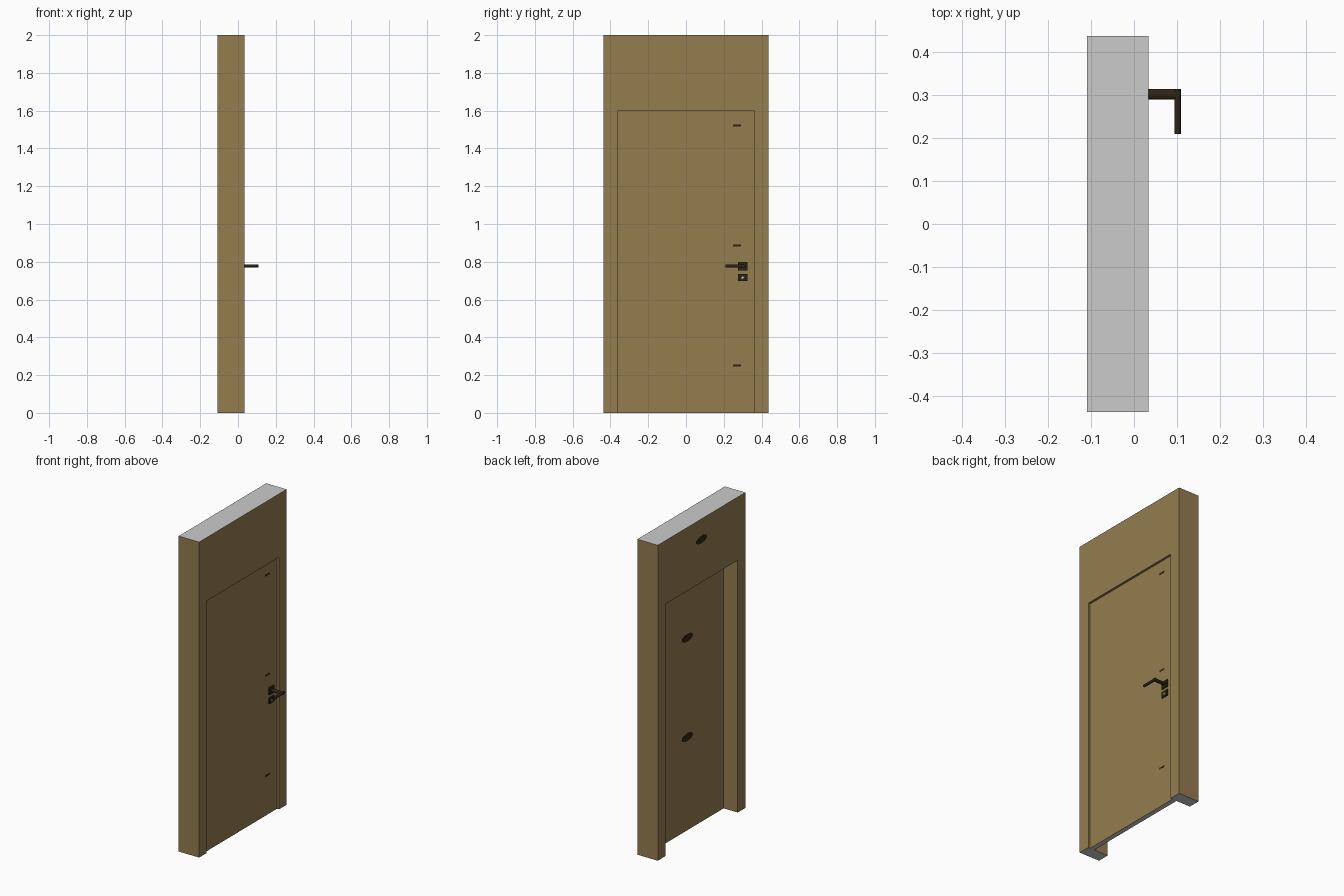
import bpy, bmesh, math
from mathutils import Vector

if "Cube" in bpy.data.objects:
    bpy.data.objects.remove(bpy.data.objects["Cube"])


def material(name, rgb):
    m = bpy.data.materials.new(name)
    m.diffuse_color = (*rgb, 1)
    m.use_nodes = True
    m.node_tree.nodes["Principled BSDF"].inputs["Base Color"].default_value = m.diffuse_color
    return m


BROWN = material("brown_wood", (0.296, 0.205, 0.08))
GREY = material("light_grey", (0.6, 0.6, 0.6))
DARK = material("dark_bronze", (0.027, 0.018, 0.007))


def prism(name, outline, origin, direction, mats):
    """Extrude an outline (3D offsets from origin) along a direction."""
    bm = bmesh.new()
    o = Vector(origin)
    face = bm.faces.new([bm.verts.new(o + Vector(p)) for p in outline])
    ext = bmesh.ops.extrude_face_region(bm, geom=[face])
    verts = [g for g in ext["geom"] if isinstance(g, bmesh.types.BMVert)]
    bmesh.ops.translate(bm, verts=verts, vec=Vector(direction))
    bmesh.ops.recalc_face_normals(bm, faces=bm.faces)
    # Outer top and bottom faces are grey where a second colour is given
    if len(mats) > 1:
        for f in bm.faces:
            z = f.calc_center_median().z
            if abs(f.normal.z) > 0.9 and (z < 0.01 or z > 1.99):
                f.material_index = 1
    me = bpy.data.meshes.new(name)
    bm.to_mesh(me)
    bm.free()
    for m in mats:
        me.materials.append(m)
    ob = bpy.data.objects.new(name, me)
    bpy.context.collection.objects.link(ob)
    return ob


def rect(y0, y1, z0, z1):
    return [(0, y0, z0), (0, y1, z0), (0, y1, z1), (0, y0, z1)]


def oval(u, v, n):
    """Elliptical outline spanned by two radius vectors."""
    u, v = Vector(u), Vector(v)
    return [u * math.cos(2 * math.pi * i / n) + v * math.sin(2 * math.pi * i / n)
            for i in range(n)]


def smooth(ob):
    bpy.ops.object.select_all(action='DESELECT')
    ob.select_set(True)
    bpy.context.view_layer.objects.active = ob
    bpy.ops.object.shade_smooth_by_angle(angle=math.radians(35))


W, O, H = 0.438, 0.3625, 1.598   # half wall width, half opening, opening height
FRONT, BACK = 0.02, -0.01        # door faces

# Wall surround with doorway, and the door leaf
prism("wall_surround",
      [(0, -W, 0), (0, -O, 0), (0, -O, H), (0, O, H), (0, O, 0),
       (0, W, 0), (0, W, 2), (0, -W, 2)],
      (-0.109, 0, 0), (0.143, 0, 0), [BROWN, GREY])
prism("door_leaf", rect(-O, O, 0, H), (BACK, 0, 0), (FRONT - BACK, 0, 0), [BROWN, GREY])

# Handle and lock plates
prism("handle_plate", rect(0.275, 0.325, 0.755, 0.8), (FRONT, 0, 0), (0.008, 0, 0), [DARK])
prism("lock_plate", rect(0.275, 0.325, 0.698, 0.735), (FRONT, 0, 0), (0.008, 0, 0), [DARK])
prism("keyhole", oval((0, 0.006, 0), (0, 0, 0.006), 12),
      (FRONT + 0.008, 0.3, 0.716), (0.001, 0, 0), [GREY])

# Lever handle: neck out of the door, then grip towards the middle
smooth(prism("handle_neck", oval((0, 0.0125, 0), (0, 0, 0.0085), 16),
             (FRONT, 0.302, 0.778), (0.0885, 0, 0), [DARK]))
smooth(prism("handle_grip", oval((0.0075, 0, 0), (0, 0, 0.0085), 16),
             (0.1015, 0.3145, 0.778), (0, -0.1045, 0), [DARK]))

# Small dark fittings: slim marks on the front, oval plates on the back
for i, z in enumerate((0.25, 0.886, 1.522)):
    prism(f"front_mark_{i}", rect(0.248, 0.292, z - 0.005, z + 0.005),
          (FRONT, 0, 0), (0.001, 0, 0), [DARK])
for i, (x, z) in enumerate(((BACK, 0.59), (BACK, 1.22), (-0.1085, 1.87))):
    prism(f"back_plate_{i}", oval((0, 0.055, 0), (0, 0, 0.024), 20),
          (x, 0, z), (-0.001, 0, 0), [DARK])
